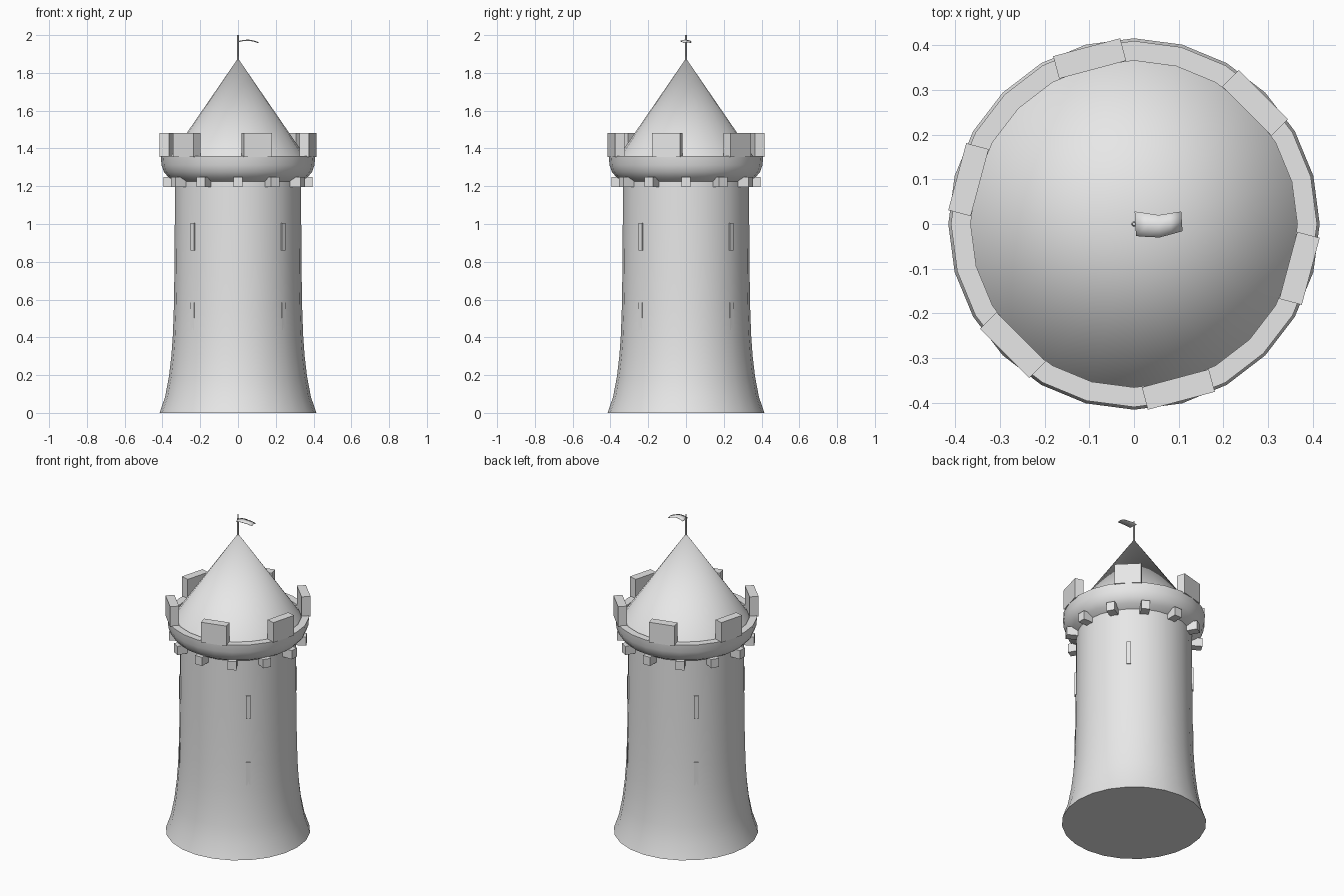
import bpy, math
from mathutils import Matrix, Vector

if "Cube" in bpy.data.objects:
    bpy.data.objects.remove(bpy.data.objects["Cube"])

SIDES = 24
stone = bpy.data.materials.new("stone grey")
stone.diffuse_color = (0.8, 0.8, 0.8, 1)
stone.use_nodes = True
stone.node_tree.nodes["Principled BSDF"].inputs["Base Color"].default_value = stone.diffuse_color


def make(name, verts, faces, smooth=None):
    me = bpy.data.meshes.new(name)
    me.from_pydata(verts, [], faces)
    me.update()
    ob = bpy.data.objects.new(name, me)
    bpy.context.collection.objects.link(ob)
    me.materials.append(stone)
    if smooth:
        bpy.ops.object.select_all(action='DESELECT')
        ob.select_set(True)
        bpy.context.view_layer.objects.active = ob
        bpy.ops.object.shade_smooth_by_angle(angle=math.radians(smooth))
    return ob


def lathe(name, profile, sides=SIDES, cap_bottom=False, cap_top=False, smooth=35):
    """Revolve (radius, z) points, listed bottom to top, around z."""
    verts, faces, rings = [], [], []
    for r, z in profile:
        n = 1 if r == 0 else sides
        rings.append([len(verts) + i % n for i in range(sides)])
        verts += [(r * math.cos(math.tau * i / sides), r * math.sin(math.tau * i / sides), z)
                  for i in range(n)]
    for a, b in zip(rings, rings[1:]):
        for i in range(sides):
            j = (i + 1) % sides
            faces.append(tuple(dict.fromkeys((a[i], a[j], b[j], b[i]))))
    if cap_bottom:
        faces.append(tuple(reversed(rings[0])))
    if cap_top:
        faces.append(tuple(rings[-1]))
    return make(name, verts, faces, smooth)


def radial_box(name, angle, r0, r1, width, z0, z1):
    """Box facing outwards at an angle in degrees."""
    rot = Matrix.Rotation(math.radians(angle), 3, 'Z')
    w = width / 2
    verts = [rot @ Vector((x, y, z)) for z in (z0, z1)
             for x, y in ((r0, -w), (r1, -w), (r1, w), (r0, w))]
    faces = [(3, 2, 1, 0), (4, 5, 6, 7)]
    faces += [(i, (i + 1) % 4, (i + 1) % 4 + 4, i + 4) for i in range(4)]
    return make(name, verts, faces)


# Tower shaft with flared foot
lathe("tower_shaft", [(0.415, 0), (0.386, 0.085), (0.366, 0.19), (0.353, 0.30),
                      (0.345, 0.41), (0.340, 0.55), (0.337, 0.72), (0.335, 0.95),
                      (0.334, 1.26)], cap_bottom=True)

# Rounded gallery under the battlements
lathe("gallery", [(0.332, 1.225), (0.367, 1.246), (0.392, 1.275), (0.405, 1.312),
                  (0.409, 1.36), (0.365, 1.36), (0.365, 1.325)])

# Conical roof
lathe("roof", [(0.365, 1.345), (0, 1.877)])

# Corbels and merlons
for i in range(12):
    radial_box("corbel", i * 30, 0.32, 0.395, 0.05, 1.195, 1.25)
for i in range(6):
    radial_box("merlon", 45 + i * 60, 0.357, 0.409, 0.155, 1.355, 1.482)

# Arrow slits, two levels on four sides
for z in (0.44, 0.86):
    for i in range(4):
        radial_box("arrow_slit", 45 + i * 90, 0.32, 0.343, 0.025, z, z + 0.145)

# Flag pole
lathe("flag_pole", [(0.006, 1.86), (0.004, 2.0)], sides=8, cap_bottom=True, cap_top=True)

# Flag: thin waving sheet, stations of (x, y low, y high, z)
stations = [(0.003, -0.027, 0.028, 1.967), (0.03, -0.029, 0.024, 1.973),
            (0.056, -0.030, 0.020, 1.974), (0.082, -0.023, 0.024, 1.970),
            (0.107, -0.016, 0.028, 1.962)]
verts, faces = [], []
for x, lo, hi, z in stations:
    for t in (0, 0.5, 1):
        bow = 0.004 * (1 - abs(2 * t - 1))
        verts.append((x + 0.003 * (0.5 - t), lo + (hi - lo) * t, z + bow - 0.002))
for a in range(len(stations) - 1):
    for b in range(2):
        k = a * 3 + b
        faces.append((k, k + 3, k + 4, k + 1))
flag = make("flag", verts, faces, 60)
thick = flag.modifiers.new("thickness", 'SOLIDIFY')
thick.thickness = 0.002
